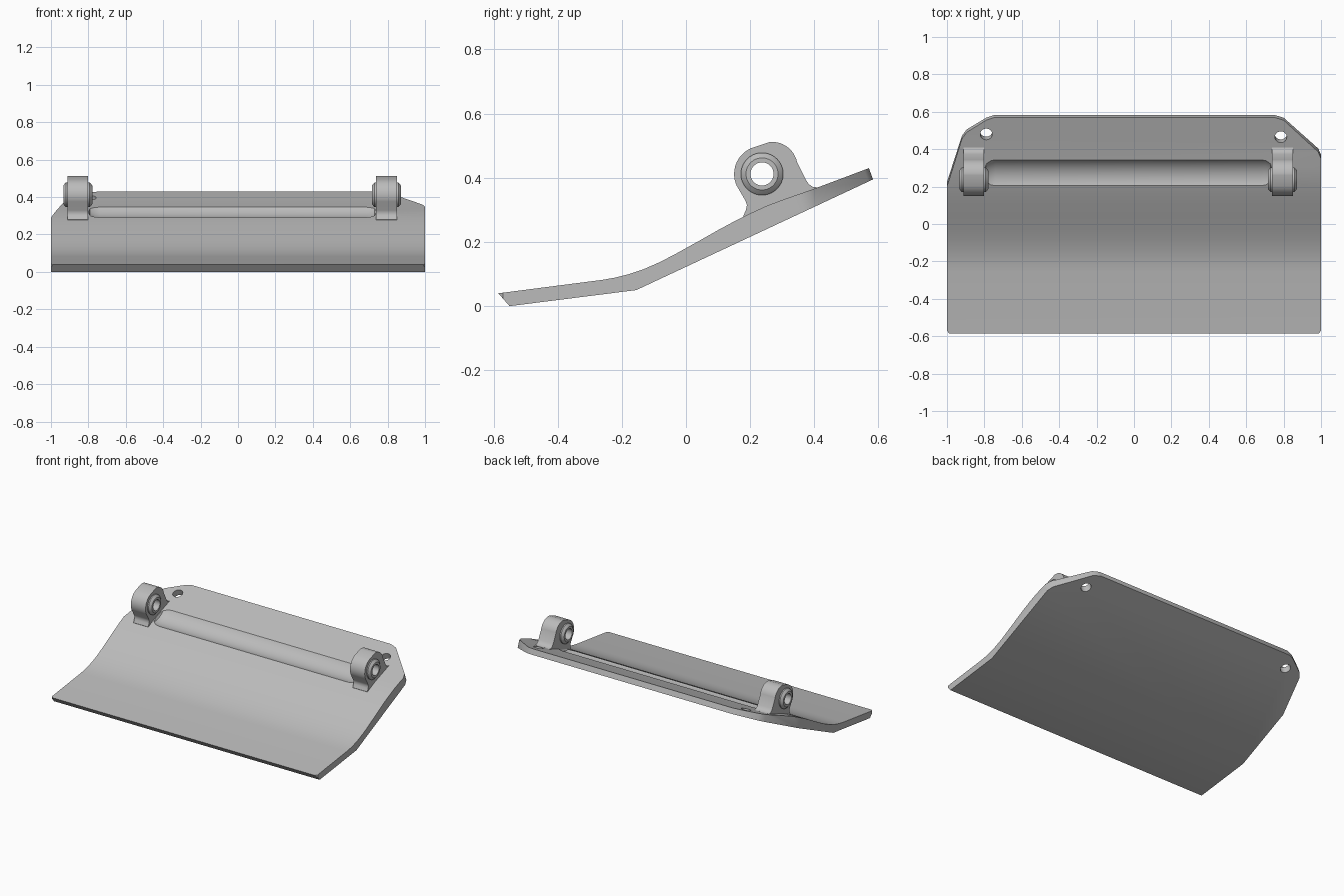
import bpy, bmesh, math
from mathutils import Vector, Matrix

cube = bpy.data.objects.get("Cube")
if cube:
    bpy.data.objects.remove(cube, do_unlink=True)

metal = bpy.data.materials.new("plain grey metal")
metal.use_nodes = True
GREY = (0.5, 0.5, 0.5, 1)
metal.diffuse_color = GREY
metal.node_tree.nodes["Principled BSDF"].inputs["Base Color"].default_value = GREY

SLOPE = 0.375                                  # rise of the rear deck
UP = Vector((0, -SLOPE, 1)).normalized()       # rear deck normal
AXIS_Y, AXIS_Z = 0.237, 0.412                  # hinge axis


def deck(x, y):
    return Vector((x, y, 0.43 + (y - 0.57) * SLOPE))


def make(name, bm):
    bmesh.ops.recalc_face_normals(bm, faces=bm.faces)
    mesh = bpy.data.meshes.new(name)
    bm.to_mesh(mesh)
    bm.free()
    mesh.materials.append(metal)
    ob = bpy.data.objects.new(name, mesh)
    bpy.context.collection.objects.link(ob)
    return ob


def extrude_x(profile, x0, x1):
    """Solid from a (y, z) outline swept along x."""
    bm = bmesh.new()
    face = bm.faces.new([bm.verts.new((x0, y, z)) for y, z in profile])
    new = bmesh.ops.extrude_face_region(bm, geom=[face])["geom"]
    verts = [v for v in new if isinstance(v, bmesh.types.BMVert)]
    bmesh.ops.translate(bm, vec=(x1 - x0, 0, 0), verts=verts)
    return bm


def lathe_x(profile, sides=64):
    """Closed (x, radius) outline turned about the hinge axis."""
    bm = bmesh.new()
    rings = []
    for i in range(sides):
        a = math.tau * i / sides
        rings.append([bm.verts.new((x, AXIS_Y + r * math.cos(a), AXIS_Z + r * math.sin(a)))
                      for x, r in profile])
    n = len(profile)
    for i in range(sides):
        a, b = rings[i], rings[(i + 1) % sides]
        for j in range(n):
            k = (j + 1) % n
            bm.faces.new((a[j], a[k], b[k], b[j]))
    return bm


def arc(cy, cz, r, start, end, steps=14):
    angles = [math.radians(start + (end - start) * i / steps) for i in range(steps + 1)]
    return [(cy + r * math.cos(a), cz + r * math.sin(a)) for a in angles]


def cut(ob, cutter):
    cutter.hide_render = True
    mod = ob.modifiers.new("cut", 'BOOLEAN')
    mod.operation = 'DIFFERENCE'
    mod.solver = 'EXACT'
    mod.object = cutter
    bpy.context.view_layer.objects.active = ob
    bpy.ops.object.modifier_apply(modifier=mod.name)
    bpy.data.objects.remove(cutter, do_unlink=True)


def smooth(ob, degrees=32):
    bpy.ops.object.select_all(action='DESELECT')
    ob.select_set(True)
    bpy.context.view_layer.objects.active = ob
    bpy.ops.object.shade_smooth_by_angle(angle=math.radians(degrees))


# Bent plate
top = [(0.57, 0.43), (0.4, 0.366), (0.3, 0.331), (0.25, 0.312), (0.2, 0.289),
       (0.15, 0.264), (0.1, 0.237), (0.04, 0.203), (-0.03, 0.164), (-0.08, 0.138),
       (-0.13, 0.116), (-0.18, 0.099), (-0.22, 0.089), (-0.26, 0.082), (-0.585, 0.04)]
under = [(-0.55, 0), (-0.155, 0.05), (0.583, 0.395)]
bm = extrude_x(top + under, -1, 1)


def trim(bm, p, q, up):
    geom = bm.verts[:] + bm.edges[:] + bm.faces[:]
    res = bmesh.ops.bisect_plane(bm, geom=geom, dist=1e-5, plane_co=p,
                                 plane_no=(q - p).cross(up).normalized(), clear_outer=True)
    edges = [e for e in res["geom_cut"] if isinstance(e, bmesh.types.BMEdge) and e.is_boundary]
    if edges:
        bmesh.ops.edgeloop_fill(bm, edges=edges)


# Trimmed rear corners
right = [(1, 0.35), (0.985, 0.385), (0.8, 0.555), (0.75, 0.57)]
left = [(-0.745, 0.57), (-0.79, 0.555), (-0.895, 0.49), (-0.92, 0.455), (-1, 0.2)]
for side in (right, left):
    for a, b in zip(side, side[1:]):
        trim(bm, deck(*a), deck(*b), UP)
# Small front corner breaks
for a, b in (((-1, -0.57), (-0.99, -0.583)), ((0.99, -0.583), (1, -0.57))):
    trim(bm, Vector((*a, 0)), Vector((*b, 0)), Vector((0, 0, 1)))
plate = make("bent_plate", bm)

# Clearance groove between the lugs
groove = [(-0.8, 0), (-0.8, 0.095), (-0.79, 0.112), (-0.765, 0.122), (-0.74, 0.125),
          (0.68, 0.125), (0.705, 0.122), (0.73, 0.112), (0.74, 0.095), (0.74, 0)]
bm = lathe_x(groove[1:-1], 96)
cut_faces = [e for e in bm.edges if len({round(v.co.x, 4) for v in e.verts}) == 1]
# Keep only the outer skin and cap both ends
inner = [f for f in bm.faces if max(v.co.x for v in f.verts) - min(v.co.x for v in f.verts) > 1.5]
bmesh.ops.delete(bm, geom=inner, context='FACES_ONLY')
bmesh.ops.holes_fill(bm, edges=bm.edges[:], sides=0)
cut(plate, make("groove_cutter", bm))

# Bolt holes through the rear corners
for x, y in ((-0.79, 0.48), (0.785, 0.465)):
    bm = bmesh.new()
    place = Matrix.Translation(deck(x, y)) @ UP.to_track_quat('Z', 'Y').to_matrix().to_4x4()
    bmesh.ops.create_cone(bm, cap_ends=True, segments=32, radius1=0.032, radius2=0.032,
                          depth=0.3, matrix=place)
    cut(plate, make("bolt_cutter", bm))
smooth(plate)

# Hinge lugs with bushings
lug = ([(0.4, 0.34), (0.41, 0.37), (0.395, 0.372), (0.383, 0.38), (0.374, 0.393)]
       + arc(0.268, 0.432, 0.08, 12, 95)
       + arc(AXIS_Y, AXIS_Z, 0.087, 112, 205)
       + [(0.185, 0.329), (0.19, 0.315), (0.187, 0.3), (0.178, 0.28), (0.19, 0.26)])
HOLE = 0.036
for name, x0, x1 in (("right", -0.912, -0.801), ("left", 0.738, 0.849)):
    ob = make(name + "_hinge_lug", extrude_x(lug, x0, x1))
    bm = bmesh.new()
    place = Matrix.Translation((x0, AXIS_Y, AXIS_Z)) @ Matrix.Rotation(math.pi / 2, 4, 'Y')
    bmesh.ops.create_cone(bm, cap_ends=True, segments=64, radius1=0.045, radius2=0.045,
                          depth=0.6, matrix=place)
    cut(ob, make("pin_cutter", bm))
    smooth(ob)
    a, b = x0 - 0.022, x1 + 0.022
    ring = [(a, HOLE), (a, 0.05), (a + 0.008, 0.06), (a + 0.014, 0.066),
            (b - 0.014, 0.066), (b - 0.008, 0.06), (b, 0.05), (b, HOLE)]
    smooth(make(name + "_bushing", lathe_x(ring)))
